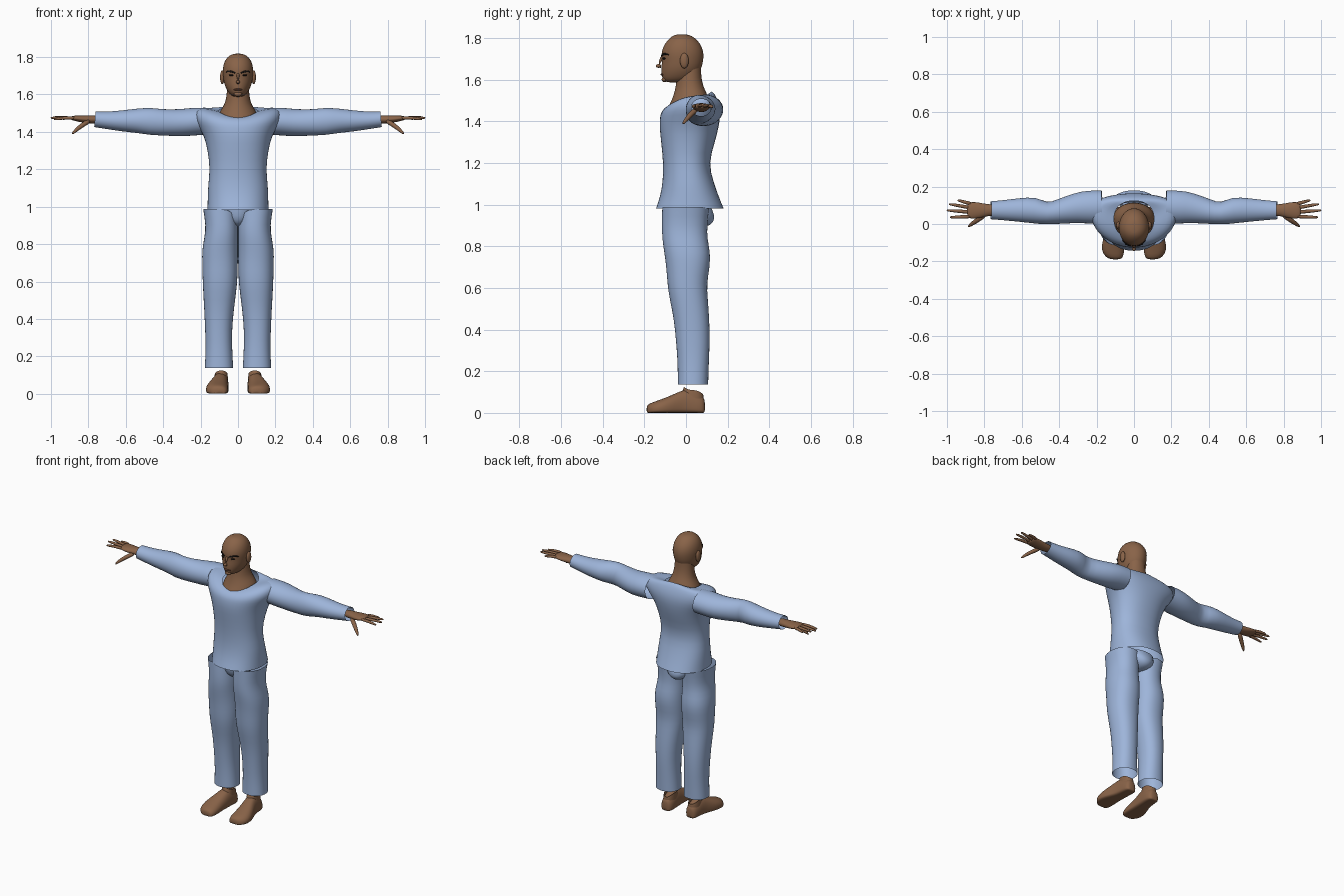
import bpy, bmesh, math
from mathutils import Vector


def material(name, rgb):
    m = bpy.data.materials.new(name)
    m.diffuse_color = (*rgb, 1)
    return m


CLOTH = material("light_blue_cloth", (0.34, 0.46, 0.70))
SKIN = material("brown_skin", (0.25, 0.125, 0.065))
DARK = material("dark_brow", (0.012, 0.009, 0.008))
LIP = material("dark_lip", (0.15, 0.065, 0.04))
SEG = 24


def power(v, p):
    return math.copysign(abs(v) ** p, v)


def finish(name, bm, mat, mirror, subdiv=1):
    bmesh.ops.recalc_face_normals(bm, faces=bm.faces)
    for f in bm.faces:
        f.smooth = True
    me = bpy.data.meshes.new(name)
    bm.to_mesh(me)
    bm.free()
    me.materials.append(mat)
    ob = bpy.data.objects.new(name, me)
    bpy.context.collection.objects.link(ob)
    if mirror:
        ob.modifiers.new("mirror", 'MIRROR').use_mirror_merge = False
    if subdiv:
        s = ob.modifiers.new("smooth", 'SUBSURF')
        s.levels = s.render_levels = subdiv
    return ob


def loft(name, rings, mat, mirror=False, cap_start=False, cap_end=False):
    """Skin a surface through a list of closed rings."""
    bm = bmesh.new()
    rows = [[bm.verts.new(p) for p in r] for r in rings]
    n = len(rows[0])
    for a, b in zip(rows, rows[1:]):
        for i in range(n):
            j = (i + 1) % n
            bm.faces.new((a[i], a[j], b[j], b[i]))
    if cap_start:
        bm.faces.new(rows[0])
    if cap_end:
        bm.faces.new(rows[-1])
    return finish(name, bm, mat, mirror)


def level_ring(xc, w, yf, ys, yb, z, zf=None, zb=None, p=0.9, drop=0):
    """Upright ring: half width w, separate front/back depth and height."""
    pts = []
    for i in range(SEG):
        a = 2 * math.pi * i / SEG
        c, s = power(math.cos(a), p), power(math.sin(a), p)
        y = ys + s * ((yb - ys) if s > 0 else (ys - yf))
        end = zb if s > 0 else zf
        h = z if end is None else z + (end - z) * math.sin(a) ** 2
        pts.append((xc + w * c, y, h - drop * max(0, -c) ** 3))
    return pts


def tube(name, path, mat, mirror=True, seg=16, caps=(False, False)):
    """Tube through (x, y, z, side radius, up radius) points."""
    pos = [Vector(q[:3]) for q in path]
    rings = []
    for i, q in enumerate(path):
        d = (pos[min(i + 1, len(pos) - 1)] - pos[max(i - 1, 0)]).normalized()
        side = Vector((0, 0, 1)).cross(d).normalized()
        up = d.cross(side)
        rings.append([pos[i] + side * q[3] * math.cos(t) + up * q[4] * math.sin(t)
                      for t in (2 * math.pi * k / seg for k in range(seg))])
    return loft(name, rings, mat, mirror, *caps)


def blob(name, loc, size, mat, mirror=True):
    bm = bmesh.new()
    bmesh.ops.create_uvsphere(bm, u_segments=16, v_segments=10, radius=1)
    for v in bm.verts:
        v.co = Vector(loc) + Vector([a * b for a, b in zip(v.co, size)])
    return finish(name, bm, mat, mirror, 0)


# Shirt body: flared hem, waist, chest, shoulder caps, scooped neckline
loft("shirt_body", [level_ring(0, *r) for r in (
    (.165, -.145, .02, .182, .983),
    (.163, -.125, .02, .158, 1.04),
    (.162, -.112, .015, .133, 1.11),
    (.150, -.110, .01, .108, 1.20),
    (.163, -.120, .02, .140, 1.30),
    (.182, -.130, .04, .160, 1.38),
    (.222, -.126, .07, .167, 1.44, 1.425, 1.44),
    (.240, -.120, .085, .160, 1.48, 1.445, 1.485),
    (.232, -.108, .085, .145, 1.52, 1.46, 1.52),
    (.185, -.095, .065, .135, 1.53, 1.47, 1.535),
    (.108, -.080, .03, .125, 1.512, 1.476, 1.545))], CLOTH)

# Sleeves: x, y range, z range
tube("sleeve", [(x, (a + b) / 2, (c + d) / 2, (b - a) / 2, (d - c) / 2)
                for x, a, b, c, d in (
    (.17, .005, .18, 1.385, 1.53), (.24, .0, .18, 1.38, 1.53),
    (.30, .005, .17, 1.375, 1.522), (.40, .0, .132, 1.38, 1.52),
    (.47, -.004, .11, 1.383, 1.53), (.53, .003, .148, 1.393, 1.527),
    (.62, .012, .138, 1.402, 1.515), (.70, .02, .127, 1.415, 1.508),
    (.765, .025, .122, 1.425, 1.51))], CLOTH, seg=SEG)

# Trouser legs: z, inner x, outer x, front y, back y, inner dip of the waist
loft("trouser_leg", [level_ring((a + b) / 2, (b - a) / 2, f, (f + k) / 2, k, z, drop=dr)
                     for z, a, b, f, k, dr in (
    (.988, .0, .187, -.115, .112, .075), (.90, .0, .172, -.117, .102, .03),
    (.835, .0, .180, -.115, .103, 0), (.77, .0, .193, -.105, .118, 0),
    (.70, .0, .192, -.095, .115, 0), (.62, .002, .190, -.09, .100, 0),
    (.55, .008, .187, -.08, .105, 0), (.45, .022, .181, -.058, .113, 0),
    (.34, .032, .176, -.048, .115, 0), (.24, .031, .173, -.04, .110, 0),
    (.137, .025, .178, -.04, .107, 0))], CLOTH, mirror=True)

# Undergarment between the open trouser tops
loft("undergarment", [level_ring(0, *r) for r in (
    (.105, -.105, .02, .115, 1.0), (.095, -.10, .03, .14, .95),
    (.065, -.085, .03, .135, .915), (.025, -.05, .03, .10, .89))],
    CLOTH, cap_end=True)

# Head: crown to chin
loft("head", [level_ring(0, *r, p=1) for r in (
    (.018, -.045, -.02, .005, 1.819), (.045, -.068, -.02, .032, 1.810),
    (.066, -.09, -.02, .056, 1.79), (.079, -.111, -.02, .078, 1.76),
    (.083, -.12, -.02, .086, 1.725), (.080, -.115, -.02, .084, 1.695),
    (.076, -.119, -.02, .078, 1.665), (.068, -.119, -.025, .066, 1.64),
    (.055, -.117, -.03, .05, 1.615), (.038, -.108, -.04, .02, 1.595),
    (.016, -.088, -.05, .0, 1.587))], SKIN, cap_start=True, cap_end=True)

# Neck widening to the collar
loft("neck", [level_ring(0, *r, p=1) for r in (
    (.055, -.04, .02, .072, 1.67), (.060, -.045, .02, .073, 1.61),
    (.066, -.05, .025, .085, 1.565), (.080, -.058, .03, .10, 1.535),
    (.103, -.07, .03, .115, 1.50), (.112, -.092, .03, .115, 1.46))], SKIN)

# Face
tube("nose", [(0, -.112, 1.715, .007, .006), (0, -.122, 1.695, .009, .009),
              (0, -.131, 1.672, .014, .012), (0, -.122, 1.655, .014, .008)],
     SKIN, mirror=False, seg=12, caps=(True, True))
blob("nose_tip", (0, -.132, 1.667), (.01, .013, .009), SKIN, False)
blob("ear", (.084, -.008, 1.692), (.012, .021, .037), SKIN)
blob("eye", (.034, -.104, 1.703), (.015, .010, .005), DARK)
tube("eyebrow", [(.012, -.119, 1.714, .003, .004), (.034, -.114, 1.722, .004, .006),
                 (.052, -.099, 1.726, .004, .005), (.066, -.081, 1.719, .003, .003)],
     DARK, seg=8, caps=(True, True))
blob("lips", (0, -.113, 1.626), (.024, .010, .006), LIP, False)
blob("chin", (0, -.103, 1.602), (.022, .014, .013), SKIN, False)

# Hands
tube("palm", [(.72, .075, 1.467, .03, .024), (.79, .074, 1.466, .032, .022),
              (.83, .073, 1.469, .044, .020), (.87, .073, 1.473, .046, .015),
              (.895, .073, 1.474, .040, .010)], SKIN, caps=(True, True))
for finger, y0, x1, y1, z1 in (("index_finger", .040, .985, .036, 1.468),
                               ("middle_finger", .063, 1.002, .073, 1.475),
                               ("ring_finger", .086, .99, .106, 1.478),
                               ("little_finger", .107, .945, .126, 1.470)):
    tube(finger, [(.865, y0, 1.473, .011, .010),
                  ((.865 + x1) / 2, (y0 + y1) / 2, 1.476, .010, .009),
                  (x1 - .01, y1, z1, .007, .007), (x1, y1, z1, .004, .004)],
         SKIN, seg=10, caps=(True, True))
tube("thumb", [(.79, .055, 1.462, .016, .014), (.835, .022, 1.435, .014, .013),
               (.868, .0, 1.408, .011, .010), (.888, -.016, 1.387, .005, .005)],
     SKIN, seg=10, caps=(True, True))

# Feet: y, centre x, half width, height
foot = []
for y, xc, w, h in ((-.19, .098, .025, .032), (-.178, .105, .047, .045),
                    (-.14, .114, .063, .058), (-.08, .110, .057, .080),
                    (-.03, .098, .047, .104), (.01, .093, .043, .118),
                    (.05, .090, .042, .095), (.08, .090, .036, .080),
                    (.092, .090, .022, .062)):
    ring = []
    for i in range(SEG):
        a = 2 * math.pi * i / SEG
        s = math.sin(a)
        ring.append((xc + w * power(math.cos(a), .8 if s > 0 else .5), y,
                     h * (.35 + (.65 * s if s > 0 else .35 * power(s, .5)))))
    foot.append(ring)
loft("foot", foot, SKIN, mirror=True, cap_start=True, cap_end=True)
loft("ankle", [level_ring(.09, w, f, .03, k, z, zf, zb) for w, f, k, z, zf, zb in (
    (.038, -.03, .085, .05, .05, .05), (.036, -.02, .085, .09, .10, .08),
    (.034, -.01, .082, .11, .125, .09))], SKIN, mirror=True)
